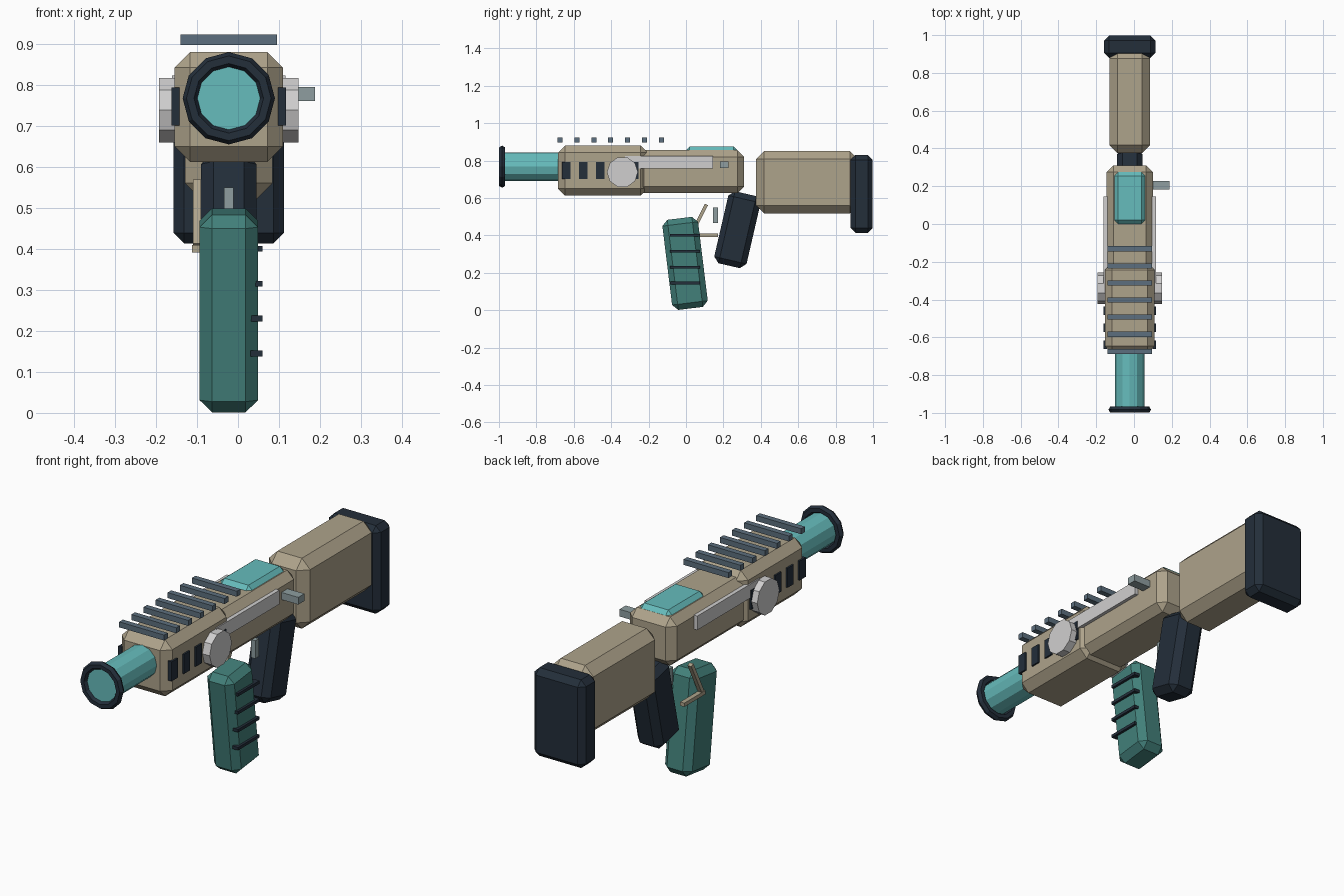
import bpy, bmesh, math
from mathutils import Matrix, Vector

if "Cube" in bpy.data.objects:
    bpy.data.objects.remove(bpy.data.objects["Cube"])

CX = -0.0225  # centre plane of the body


def material(name, rgb):
    mat = bpy.data.materials.new(name)
    lin = [((c / 255 + 0.055) / 1.055) ** 2.4 for c in rgb]
    mat.diffuse_color = (*lin, 1)
    mat.use_nodes = True
    mat.node_tree.nodes["Principled BSDF"].inputs["Base Color"].default_value = mat.diffuse_color
    return mat


TAN = material("tan", (174, 163, 139))
TEAL = material("teal", (102, 188, 188))
DARK = material("dark_navy", (35, 46, 58))
GREEN = material("deep_green", (66, 128, 122))
SLATE = material("slate", (92, 111, 126))
LIGHT = material("light_grey", (208, 207, 207))
METAL = material("metal_grey", (142, 158, 160))


def finish(name, bm, mat):
    bmesh.ops.recalc_face_normals(bm, faces=bm.faces)
    mesh = bpy.data.meshes.new(name)
    bm.to_mesh(mesh)
    bm.free()
    mesh.materials.append(mat)
    obj = bpy.data.objects.new(name, mesh)
    bpy.context.collection.objects.link(obj)
    return obj


def box(name, mat, centre, size, bevel=0.0, tilt=0.0):
    """Chamfered box, tilted about the x axis in degrees."""
    bm = bmesh.new()
    bmesh.ops.create_cube(bm, size=1)
    bmesh.ops.scale(bm, vec=size, verts=bm.verts)
    if bevel:
        bmesh.ops.bevel(bm, geom=bm.edges[:], offset=bevel, offset_type='OFFSET',
                        segments=1, profile=0.5, affect='EDGES')
    bm.transform(Matrix.Translation(centre) @ Matrix.Rotation(math.radians(tilt), 4, 'X'))
    return finish(name, bm, mat)


def span(name, mat, x, y, z, bevel=0.0):
    """Chamfered box given by its extents."""
    r = (x, y, z)
    return box(name, mat, [(a + b) / 2 for a, b in r], [b - a for a, b in r], bevel)


def cylinder(name, mat, centre, radius, depth, sides, axis, turn=0.0):
    bm = bmesh.new()
    bmesh.ops.create_cone(bm, cap_ends=True, segments=sides,
                          radius1=radius, radius2=radius, depth=depth)
    other = 'Y' if axis == 'X' else 'X'
    bm.transform(Matrix.Translation(centre) @ Matrix.Rotation(math.pi / 2, 4, other)
                 @ Matrix.Rotation(math.radians(turn), 4, 'Z'))
    return finish(name, bm, mat)


def ring(name, mat, centre, major, minor, sides, section):
    """Faceted torus around the y axis."""
    bm = bmesh.new()
    rows = []
    for i in range(sides):
        a = 2 * math.pi * i / sides
        row = []
        for j in range(section):
            b = 2 * math.pi * j / section
            r = major + minor * math.cos(b)
            row.append(bm.verts.new(Vector(centre) + Vector(
                (r * math.cos(a), minor * math.sin(b), r * math.sin(a)))))
        rows.append(row)
    for i in range(sides):
        p, q = rows[i], rows[(i + 1) % sides]
        for j in range(section):
            k = (j + 1) % section
            bm.faces.new((p[j], p[k], q[k], q[j]))
    return finish(name, bm, mat)


# Main body
span("handguard", TAN, (CX - 0.132, CX + 0.132), (-0.685, -0.205), (0.612, 0.88), 0.038)
span("receiver", TAN, (CX - 0.122, CX + 0.122), (-0.26, 0.31), (0.625, 0.855), 0.035)
span("top_cover", TEAL, (CX - 0.083, CX + 0.083), (0.0, 0.275), (0.815, 0.874), 0.02)

# Stock and butt pad
span("stock", TAN, (CX - 0.107, CX + 0.107), (0.375, 0.92), (0.517, 0.85), 0.043)
span("butt_pad", DARK, (CX - 0.135, CX + 0.135), (0.88, 0.998), (0.413, 0.83), 0.026)

# Barrel and muzzle
cylinder("barrel", TEAL, (CX, -0.815, 0.767), 0.077, 0.34, 12, 'Y')
ring("muzzle_ring", DARK, (CX, -0.983, 0.767), 0.094, 0.0185, 12, 6)

# Grips
box("rear_grip", DARK, (CX, 0.275, 0.43), (0.135, 0.177, 0.395), 0.03, -13)
box("front_grip", GREEN, (CX, -0.005, 0.25), (0.142, 0.192, 0.485), 0.03, 7)
for i in range(4):
    z = 0.145 + 0.085 * i
    span("grip_rib", DARK, (0.03, 0.06), (-0.085, 0.075), (z - 0.007, z + 0.007))

# Trigger and its guard
span("trigger", METAL, (-0.034, -0.011), (0.145, 0.172), (0.465, 0.55))
box("guard_strut", TAN, (-0.1, 0.07, 0.487), (0.02, 0.018, 0.174), 0, -27)
span("guard_base", TAN, (-0.112, -0.09), (0.015, 0.172), (0.391, 0.409))

# Top rail slats
for i in range(7):
    y = -0.674 + 0.0905 * i
    span("rail_slat", SLATE, (-0.14, 0.095), (y - 0.0135, y + 0.0135), (0.897, 0.923))

# Mirrored side details
for side in (-1, 1):
    for i in range(5):
        y = -0.64 + 0.0907 * i
        box("vent", DARK, (CX + side * 0.13, y, 0.747), (0.02, 0.046, 0.092))
    cylinder("side_disc", LIGHT, (CX + side * 0.145, -0.34, 0.738), 0.083, 0.05, 10, 'X')
    box("side_bar", LIGHT, (CX + side * 0.123, -0.09, 0.79), (0.03, 0.47, 0.066))

# Charging handle on the right
span("charging_handle", METAL, (0.08, 0.188), (0.182, 0.228), (0.76, 0.794))
